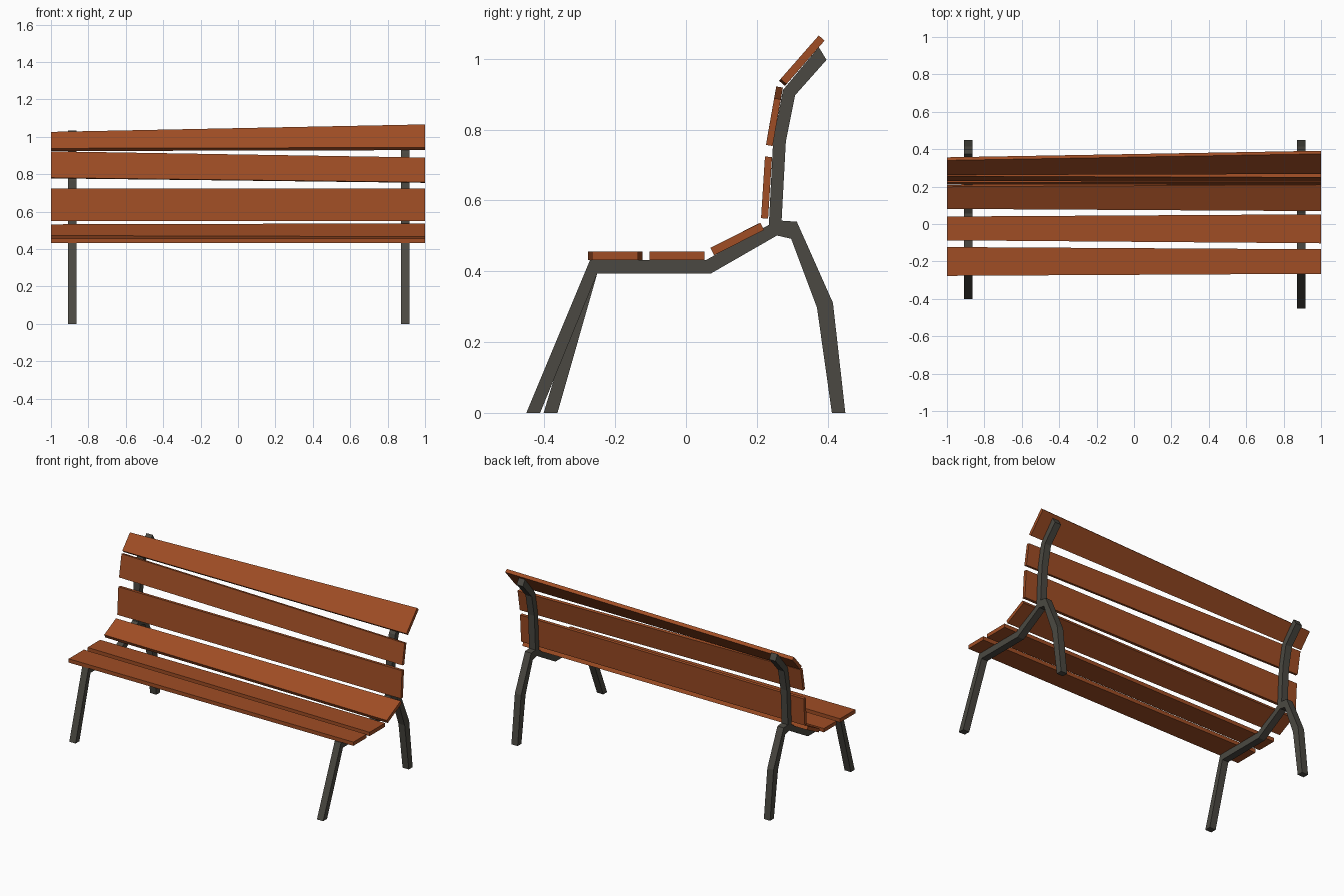
import bpy
import bmesh
from mathutils import Vector

if "Cube" in bpy.data.objects:
    bpy.data.objects.remove(bpy.data.objects["Cube"])


def material(name, color):
    m = bpy.data.materials.new(name)
    m.diffuse_color = (*color, 1)
    m.use_nodes = True
    m.node_tree.nodes["Principled BSDF"].inputs["Base Color"].default_value = m.diffuse_color
    return m


WOOD = material("wood", (0.35, 0.075, 0.018))
IRON = material("iron", (0.07, 0.066, 0.054))


def loft(name, end_a, end_b, xa, xb, mat):
    """Solid joining two matching (y, z) outlines at xa and xb."""
    bm = bmesh.new()
    a = [bm.verts.new((xa, y, z)) for y, z in end_a]
    b = [bm.verts.new((xb, y, z)) for y, z in end_b]
    bm.faces.new(a)
    bm.faces.new(b[::-1])
    n = len(a)
    for i in range(n):
        j = (i + 1) % n
        bm.faces.new((a[i], b[i], b[j], a[j]))
    bmesh.ops.recalc_face_normals(bm, faces=bm.faces)
    me = bpy.data.meshes.new(name)
    bm.to_mesh(me)
    bm.free()
    me.materials.append(mat)
    ob = bpy.data.objects.new(name, me)
    bpy.context.collection.objects.link(ob)


# Side frames: front leg, seat rail, rear leg and back support in one outline
def frame_outline(foot):
    return [
        (foot, 0), (foot + 0.039, 0), (-0.251, 0.393), (0.069, 0.393),
        (0.257, 0.501), (0.297, 0.492), (0.370, 0.297), (0.412, 0),
        (0.450, 0), (0.415, 0.311), (0.313, 0.540), (0.270, 0.543),
        (0.282, 0.766), (0.308, 0.897), (0.397, 0.997), (0.375, 1.033),
        (0.274, 0.912), (0.246, 0.766), (0.234, 0.531), (0.057, 0.432),
        (-0.271, 0.432)]


for name, x, foot in (("left_frame", -0.886, -0.402), ("right_frame", 0.894, -0.451)):
    outline = frame_outline(foot)
    loft(name, outline, outline, x - 0.022, x + 0.022, IRON)


# Slats: outer-face edge points (start, end) at the left and right ends
def slat(name, left, right, thickness=0.023):
    def section(p, q):
        p, q = Vector(p), Vector(q)
        d = (q - p).normalized()
        off = Vector((d.y, -d.x)) * thickness
        return [p, q, q + off, p + off]
    loft(name, section(*left), section(*right), -1, 1, WOOD)


slat("seat_slat_front", ((-0.277, 0.456), (-0.123, 0.456)),
     ((-0.266, 0.456), (-0.135, 0.456)), 0.024)
slat("seat_slat_middle", ((-0.087, 0.456), (0.040, 0.456)),
     ((-0.103, 0.456), (0.052, 0.456)), 0.024)
slat("seat_slat_rear", ((0.081, 0.472), (0.199, 0.532)),
     ((0.069, 0.466), (0.210, 0.537)))
slat("back_slat_lower", ((0.212, 0.550), (0.223, 0.724)),
     ((0.212, 0.550), (0.223, 0.724)), 0.020)
slat("back_slat_middle", ((0.230, 0.781), (0.255, 0.922)),
     ((0.226, 0.757), (0.249, 0.889)), 0.019)
slat("back_slat_top", ((0.263, 0.938), (0.340, 1.026)),
     ((0.267, 0.943), (0.375, 1.066)), 0.022)
